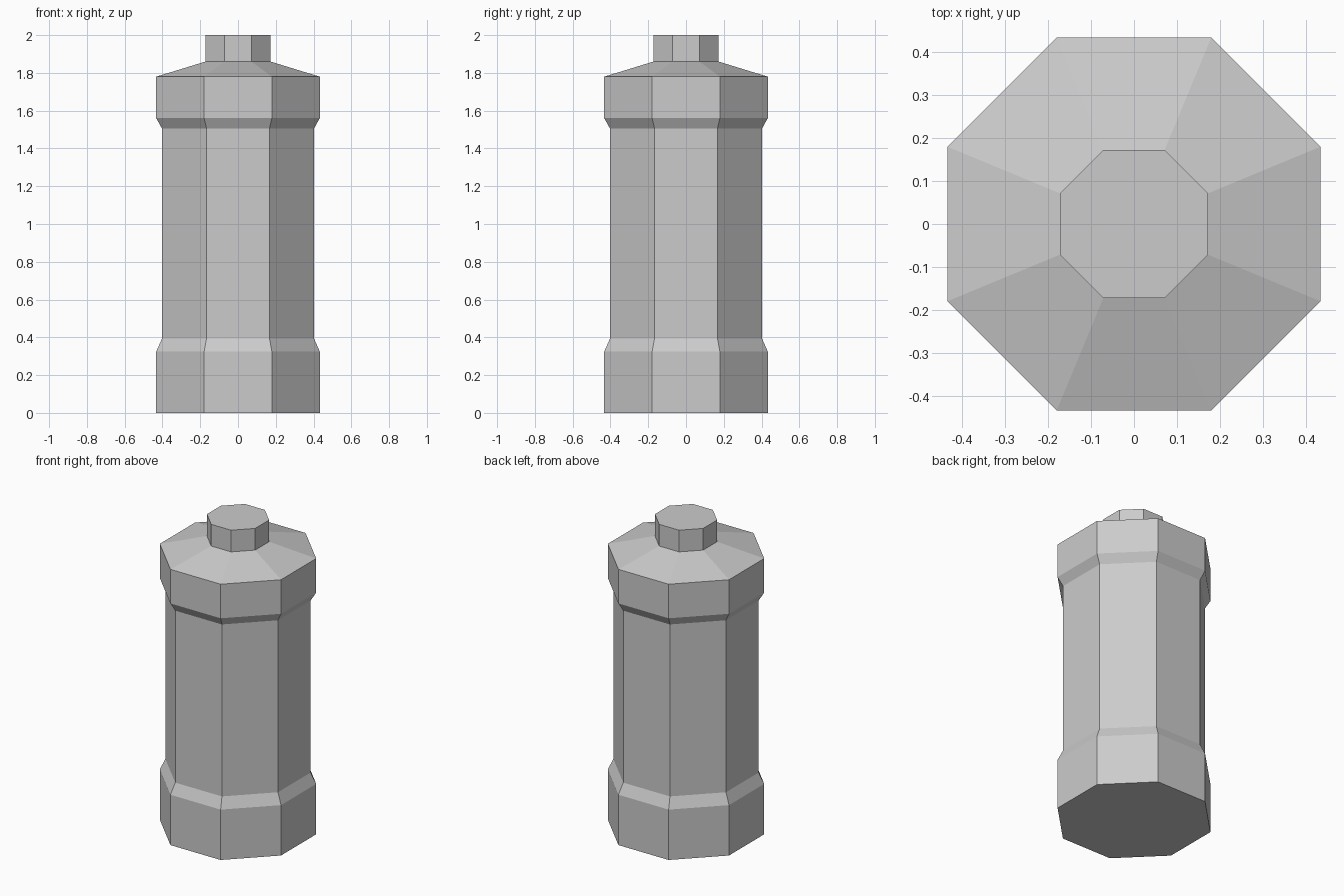
import bpy, bmesh
from math import cos, sin, pi

cube = bpy.data.objects.get("Cube")
if cube:
    bpy.data.objects.remove(cube)

SIDES = 8

# Single painted-metal grey
grey = bpy.data.materials.new("metal_grey")
grey.use_nodes = True
colour = (0.6, 0.6, 0.6, 1)
grey.diffuse_color = colour
grey.node_tree.nodes["Principled BSDF"].inputs["Base Color"].default_value = colour


def lathe(name, profile):
    """Closed octagonal solid from (half width across flats, height) pairs."""
    bm = bmesh.new()
    rings = []
    for half_width, z in profile:
        r = half_width / cos(pi / SIDES)
        angles = [(i + 0.5) * 2 * pi / SIDES for i in range(SIDES)]
        rings.append([bm.verts.new((r * cos(a), r * sin(a), z)) for a in angles])
    for low, high in zip(rings, rings[1:]):
        for i in range(SIDES):
            j = (i + 1) % SIDES
            bm.faces.new((low[i], low[j], high[j], high[i]))
    bm.faces.new(rings[0][::-1])
    bm.faces.new(rings[-1])
    mesh = bpy.data.meshes.new(name)
    bm.to_mesh(mesh)
    bm.free()
    mesh.materials.append(grey)
    obj = bpy.data.objects.new(name, mesh)
    bpy.context.collection.objects.link(obj)
    return obj


# Body with flared base collar, recessed barrel, top collar, sloped shoulder and cap
lathe("canister", [
    (0.433, 0), (0.433, 0.325),
    (0.402, 0.395), (0.402, 1.505),
    (0.433, 1.56), (0.433, 1.78),
    (0.172, 1.86), (0.172, 2.0),
])
